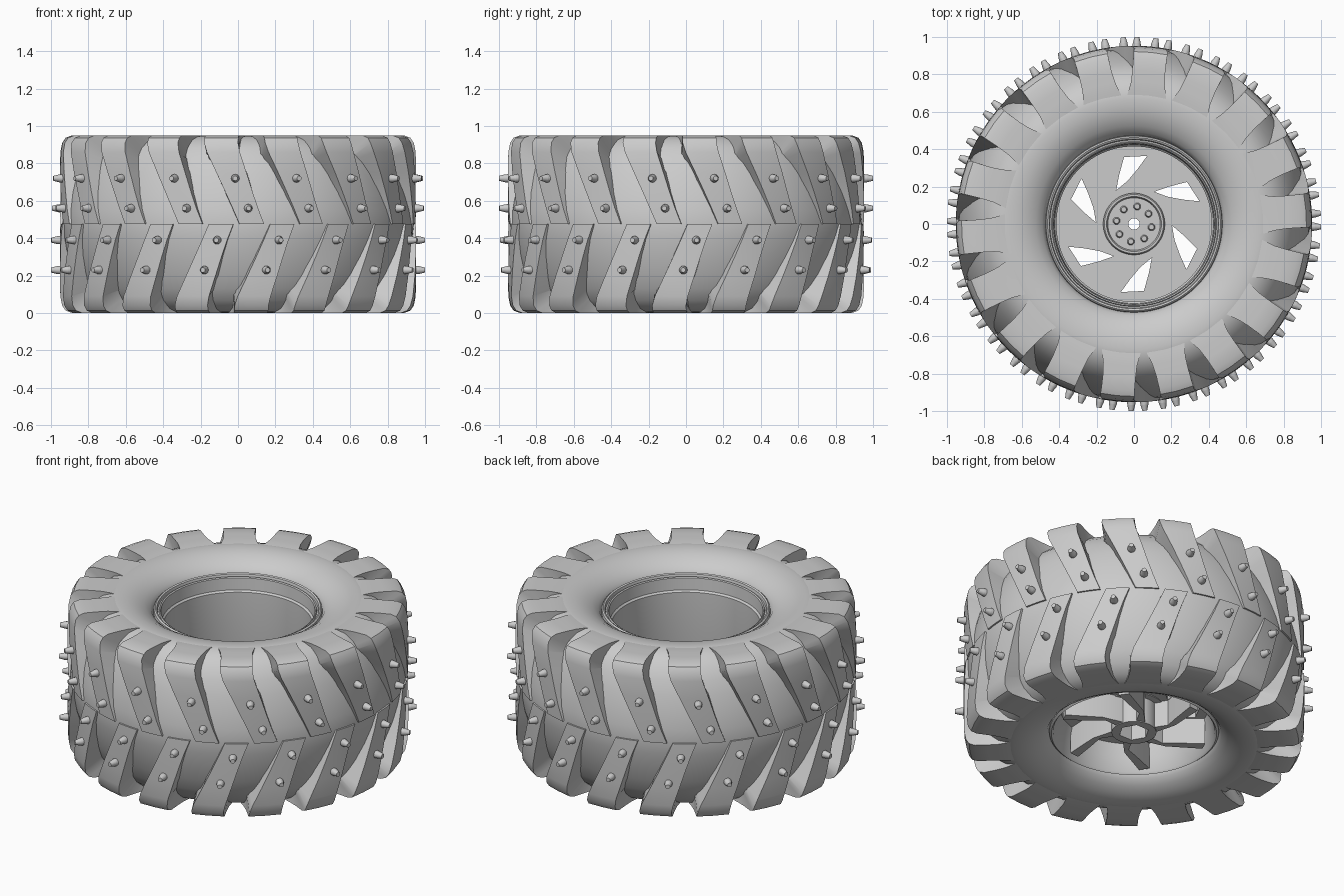
import bpy, bmesh, math
from math import sin, cos, radians, pi
from mathutils import Matrix, Vector

if "Cube" in bpy.data.objects:
    bpy.data.objects.remove(bpy.data.objects["Cube"])

MID = 0.475          # height of the tread centre line
LUGS = 18            # tread lugs on each half
PITCH = 360 / LUGS

grey = bpy.data.materials.new("plain_grey")
grey.use_nodes = True
grey.diffuse_color = (0.6, 0.6, 0.6, 1)
grey.node_tree.nodes["Principled BSDF"].inputs["Base Color"].default_value = (0.6, 0.6, 0.6, 1)


def polar(r, deg, z):
    return Vector((r * cos(radians(deg)), r * sin(radians(deg)), z))


def finish(obj, angle=35):
    obj.data.materials.clear()
    obj.data.materials.append(grey)
    bpy.ops.object.select_all(action="DESELECT")
    obj.select_set(True)
    bpy.context.view_layer.objects.active = obj
    if obj.type == "CURVE":
        bpy.ops.object.convert(target="MESH")
    bpy.ops.object.shade_smooth_by_angle(angle=radians(angle))
    return obj


def from_bmesh(name, bm, angle=35):
    bmesh.ops.recalc_face_normals(bm, faces=bm.faces)
    mesh = bpy.data.meshes.new(name)
    bm.to_mesh(mesh)
    bm.free()
    obj = bpy.data.objects.new(name, mesh)
    bpy.context.collection.objects.link(obj)
    return finish(obj, angle)


def lathe(name, profile, segments=96, angle=35):
    """Turn a closed (radius, height) outline around the z axis."""
    bm = bmesh.new()
    rings = [[bm.verts.new(polar(r, 360 * s / segments, z)) for r, z in profile]
             for s in range(segments)]
    n = len(profile)
    for s in range(segments):
        a, b = rings[s], rings[(s + 1) % segments]
        for i in range(n):
            j = (i + 1) % n
            bm.faces.new((a[i], b[i], b[j], a[j]))
    return from_bmesh(name, bm, angle)


def circle(r, n=72):
    return [(r * cos(2 * pi * i / n), r * sin(2 * pi * i / n)) for i in range(n)]


def plate(name, loops, z0, z1):
    """Flat plate from an outline and its holes."""
    curve = bpy.data.curves.new(name, "CURVE")
    curve.dimensions = "2D"
    curve.fill_mode = "BOTH"
    curve.extrude = (z1 - z0) / 2
    for loop in loops:
        spline = curve.splines.new("POLY")
        spline.points.add(len(loop) - 1)
        spline.use_cyclic_u = True
        for p, (x, y) in zip(spline.points, loop):
            p.co = (x, y, 0, 1)
    obj = bpy.data.objects.new(name, curve)
    obj.location.z = (z0 + z1) / 2
    bpy.context.collection.objects.link(obj)
    return finish(obj)


# Tyre carcass: crowned body, nearly flush with the lugs at the centre line
half = [(0.465, 0.79), (0.472, 0.85), (0.49, 0.88), (0.525, 0.907), (0.57, 0.931),
        (0.62, 0.944), (0.67, 0.948), (0.71, 0.944), (0.76, 0.924), (0.81, 0.882),
        (0.85, 0.82), (0.885, 0.74), (0.915, 0.64), (0.933, 0.55)]
carcass = half + [(0.94, MID)] + [(r, 2 * MID - z) for r, z in reversed(half)]
lathe("tyre_carcass", carcass, 108, 50)

# Tread lugs: swept bars (radius, height, left and right half width, base radius)
stations = [(0.95, MID, 4.6, 3.4, 0.78), (0.953, 0.56, 4.6, 3.6, 0.78),
            (0.953, 0.65, 4.7, 4.1, 0.78), (0.953, 0.75, 4.9, 4.8, 0.78),
            (0.95, 0.86, 5.2, 5.5, 0.76), (0.94, 0.91, 5.4, 5.7, 0.74),
            (0.922, 0.937, 5.5, 5.8, 0.72), (0.89, 0.949, 5.6, 5.9, 0.70),
            (0.82, 0.95, 6.0, 6.3, 0.68), (0.76, 0.95, 6.8, 6.9, 0.66),
            (0.715, 0.949, 8.0, 8.0, 0.63), (0.66, 0.942, 9.6, 9.6, 0.60)]


def lean(z):
    """Angle of the lug centre line at a height on the upper half."""
    return -90 + 5.1 - 26 * (min(z, 0.89) - MID)


def add_lugs(bm, upper):
    for k in range(LUGS):
        turn = k * PITCH + (0 if upper else PITCH / 2)
        rows = []
        for r, z, left, right, base in stations:
            a = lean(z) + turn
            zb = min(z, 0.80)
            if not upper:
                z, zb = 2 * MID - z, 2 * MID - zb
            section = [polar(base, a - left - 1, zb), polar(r, a - left, z), polar(r, a, z),
                       polar(r, a + right, z), polar(base, a + right + 1, zb)]
            rows.append([bm.verts.new(p) for p in section])
        for a, b in zip(rows, rows[1:]):
            for i in range(5):
                j = (i + 1) % 5
                bm.faces.new((a[i], a[j], b[j], b[i]))
        bm.faces.new(rows[0])
        bm.faces.new(rows[-1])


for label, upper in (("upper", True), ("lower", False)):
    bm = bmesh.new()
    add_lugs(bm, upper)
    from_bmesh(label + "_tread_lugs", bm, 28)

# Studs: four rows of blunt tapered pins
bm = bmesh.new()
for z in (0.56, 0.72):
    for upper in (True, False):
        for k in range(LUGS):
            a = lean(z) + k * PITCH + (0.4 if upper else PITCH / 2 + 0.4)
            h = z if upper else 2 * MID - z
            out = polar(1, a, 0).to_track_quat("Z", "Y").to_matrix().to_4x4()
            for r1, r2, start, end in ((0.024, 0.021, 0.935, 0.968), (0.021, 0.013, 0.968, 1.0)):
                place = Matrix.Translation(polar((start + end) / 2, a, h)) @ out
                bmesh.ops.create_cone(bm, cap_ends=True, segments=12, radius1=r1, radius2=r2,
                                      depth=end - start, matrix=place)
from_bmesh("tread_studs", bm)

# Rim: barrel with stepped lip
lathe("rim_barrel", [(0.48, 0.80), (0.47, 0.868), (0.462, 0.875), (0.453, 0.87),
                     (0.449, 0.853), (0.441, 0.853), (0.437, 0.862), (0.430, 0.857),
                     (0.425, 0.785), (0.415, 0.775), (0.415, 0.24), (0.435, 0.17),
                     (0.452, 0.09), (0.462, 0.078), (0.474, 0.088), (0.48, 0.15)])

# Wheel face with six swept windows
window = [(-0.053, 0.358), (0.07, 0.364), (0.02, 0.295), (-0.035, 0.23), (-0.095, 0.18),
          (-0.08, 0.26)]


def spun(points, deg):
    c, s = cos(radians(deg)), sin(radians(deg))
    return [(x * c - y * s, x * s + y * c) for x, y in points]


plate("wheel_face", [circle(0.425), circle(0.03)] + [spun(window, 60 * k) for k in range(6)],
      0.25, 0.285)

# Ribs behind the face, running out from the hub beside each window
rib = [(-0.09, 0.06), (-0.04, 0.09), (-0.098, 0.18), (-0.083, 0.26), (-0.06, 0.415),
       (-0.12, 0.41), (-0.13, 0.2)]
for k in range(6):
    plate("rear_rib_%d" % (k + 1), [spun(rib, 60 * k)], 0.09, 0.255)

# Hub: rear sleeve with six-sided bore and front flange
plate("hub_sleeve", [circle(0.125), circle(0.085, 6)], 0.085, 0.255)
lathe("hub_flange", [(0.03, 0.245), (0.165, 0.245), (0.165, 0.305), (0.158, 0.315),
                     (0.147, 0.315), (0.14, 0.295), (0.03, 0.295)], 64)

# Ring of wheel nuts
bm = bmesh.new()
for k in range(8):
    place = Matrix.Translation(polar(0.095, 45 * k + 35, 0.305))
    bmesh.ops.create_cone(bm, cap_ends=True, segments=12, radius1=0.021, radius2=0.014,
                          depth=0.03, matrix=place)
from_bmesh("wheel_nuts", bm)
